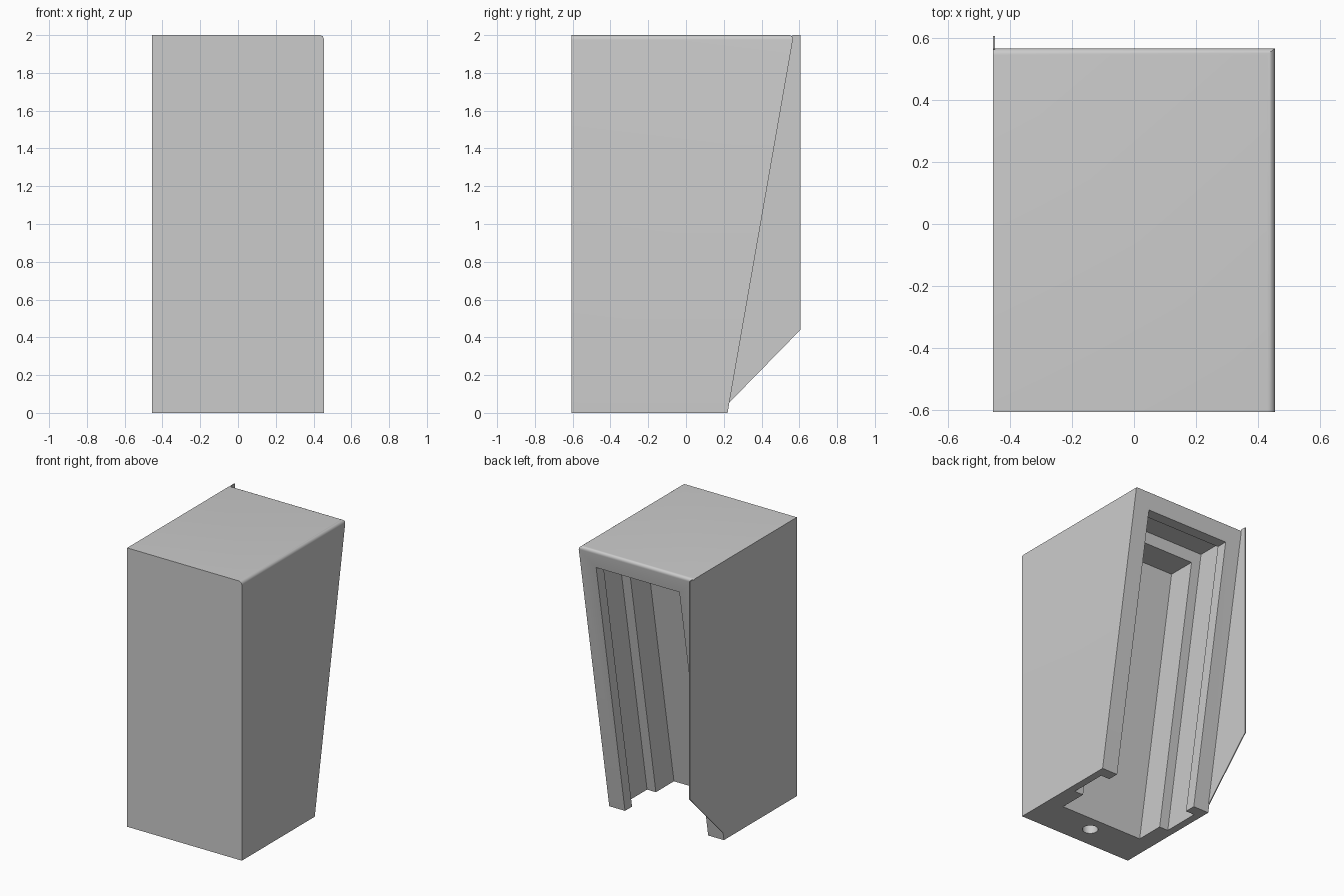
import bpy, bmesh

old = bpy.data.objects.get("Cube")
if old:
    bpy.data.objects.remove(old, do_unlink=True)

HALF = 0.455      # half width of the housing
LEAN = 0.175      # slope of the rear face
REAR = 0.22       # rear edge at floor level

grey = bpy.data.materials.new("plain_grey")
grey.diffuse_color = (0.6, 0.6, 0.6, 1)
grey.use_nodes = True
grey.node_tree.nodes["Principled BSDF"].inputs["Base Color"].default_value = (0.6, 0.6, 0.6, 1)


def prism(name, profile, x0, x1, round_top=0):
    """Extrude a (y, z) profile from x0 to x1."""
    bm = bmesh.new()
    face = bm.faces.new([bm.verts.new((x0, y, z)) for y, z in profile])
    ext = bmesh.ops.extrude_face_region(bm, geom=[face])
    moved = [v for v in ext["geom"] if isinstance(v, bmesh.types.BMVert)]
    bmesh.ops.translate(bm, verts=moved, vec=(x1 - x0, 0, 0))
    bmesh.ops.recalc_face_normals(bm, faces=bm.faces)
    if round_top:
        edges = []
        for e in bm.edges:
            a, b = (v.co for v in e.verts)
            top = min(a.z, b.z) > 1.99
            if top and (min(a.x, b.x) > 0.4 or min(a.y, b.y) > 0.5):
                edges.append(e)
        bmesh.ops.bevel(bm, geom=edges, offset=round_top, segments=6,
                        profile=0.5, affect="EDGES")
    mesh = bpy.data.meshes.new(name)
    bm.to_mesh(mesh)
    bm.free()
    mesh.materials.append(grey)
    obj = bpy.data.objects.new(name, mesh)
    bpy.context.collection.objects.link(obj)
    return obj


def leaning(y0, y1, z0, z1):
    """Profile parallel to the rear face, with level ends."""
    return [(y0 + LEAN * z0, z0), (y1 + LEAN * z0, z0),
            (y1 + LEAN * z1, z1), (y0 + LEAN * z1, z1)]


# Housing with leaning rear face and rounded top edges
housing = prism("housing", [(-0.606, 0), (REAR, 0), (REAR + LEAN * 2, 2), (-0.606, 2)],
                -HALF, HALF, round_top=0.025)

# Pocket, wider guide slot and screw hole
pocket = prism("pocket_cutter", leaning(-0.335, 0.5, -0.1, 1.87), -0.33, 0.33)
slot = prism("slot_cutter", leaning(-0.13, 0.14, -0.1, 1.95), -0.4, 0.4)
bpy.ops.mesh.primitive_cylinder_add(vertices=32, radius=0.052, depth=0.6,
                                    location=(0, -0.45, 0.1))
hole = bpy.context.object
hole.name = "screw_hole_cutter"
hole.data.materials.append(grey)

for cutter in (pocket, slot, hole):
    mod = housing.modifiers.new(cutter.name, "BOOLEAN")
    mod.operation = "DIFFERENCE"
    mod.solver = "EXACT"
    mod.object = cutter
bpy.context.view_layer.update()
cut = bpy.data.meshes.new_from_object(
    housing.evaluated_get(bpy.context.evaluated_depsgraph_get()))
housing.modifiers.clear()
housing.data = cut
for cutter in (pocket, slot, hole):
    bpy.data.objects.remove(cutter, do_unlink=True)

# Thin side fin reaching behind the leaning face
fin = prism("side_fin", [(REAR + LEAN * 0.055, 0.055), (0.606, 0.44), (0.606, 2), (0.565, 2)],
            -HALF, -HALF + 0.007)

bpy.ops.object.select_all(action="DESELECT")
housing.select_set(True)
bpy.context.view_layer.objects.active = housing
bpy.ops.object.shade_smooth_by_angle(angle=0.5)
